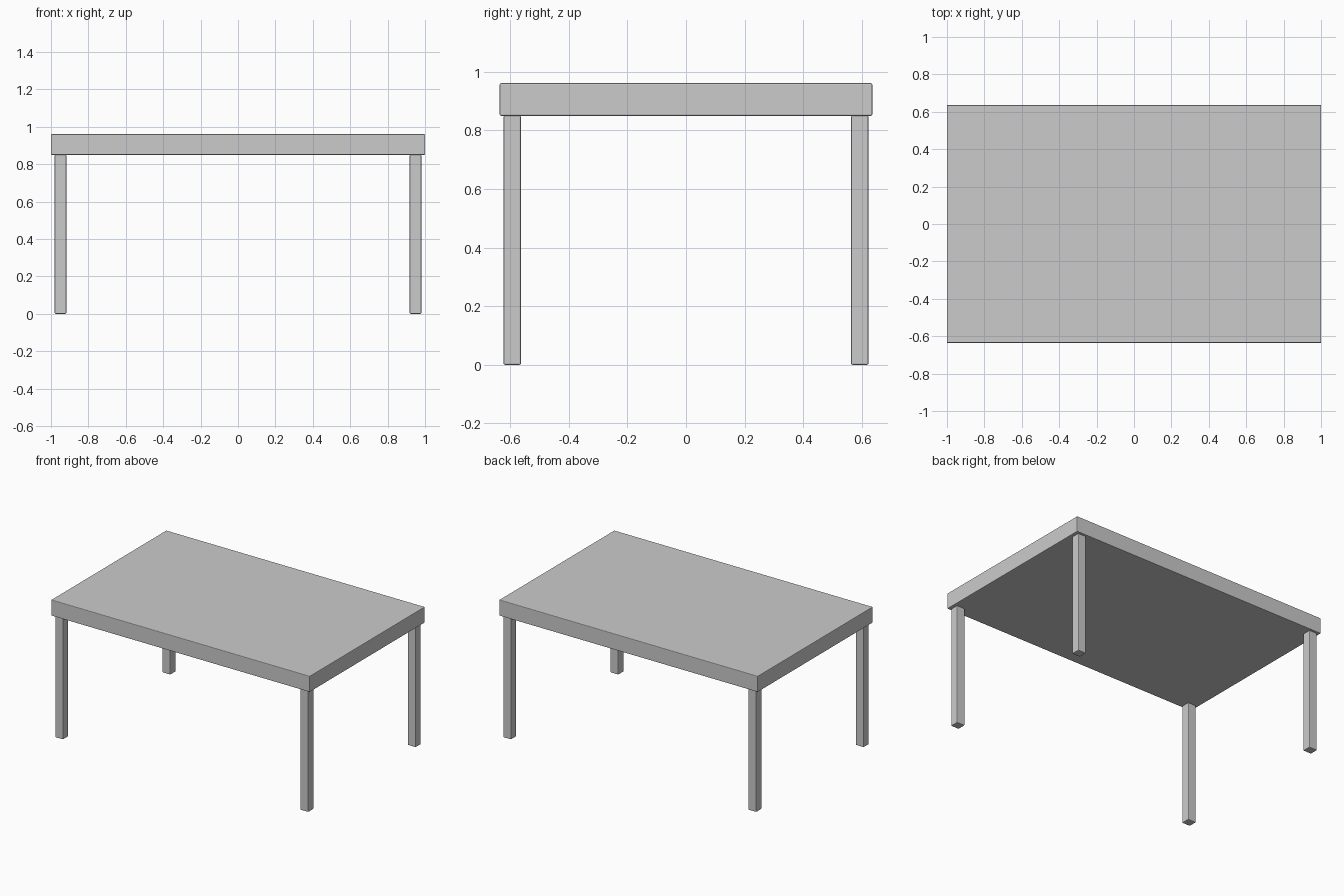
import bpy

if "Cube" in bpy.data.objects:
    bpy.data.objects.remove(bpy.data.objects["Cube"])


def bevelled_box(name, lo, hi, bevel):
    """Box between two corners with small softened edges."""
    bpy.ops.mesh.primitive_cube_add(size=1)
    ob = bpy.context.object
    ob.name = name
    ob.location = [(a + b) / 2 for a, b in zip(lo, hi)]
    ob.scale = [b - a for a, b in zip(lo, hi)]
    bpy.ops.object.transform_apply(location=False, rotation=False, scale=True)
    mod = ob.modifiers.new("soft_edges", "BEVEL")
    mod.width = bevel
    mod.segments = 2
    return ob


# Table top
bevelled_box("table_top", (-1, -0.636, 0.85), (1, 0.636, 0.961), 0.004)

# Four square legs set in slightly from the corners
LEG_X, LEG_Y, HALF = 0.949, 0.593, 0.031
for sy, depth in ((-1, "front"), (1, "back")):
    for sx, side in ((-1, "left"), (1, "right")):
        x, y = sx * LEG_X, sy * LEG_Y
        bevelled_box(f"{depth}_{side}_leg",
                     (x - HALF, y - HALF + 0.001, 0),
                     (x + HALF, y + HALF - 0.001, 0.85), 0.005)
